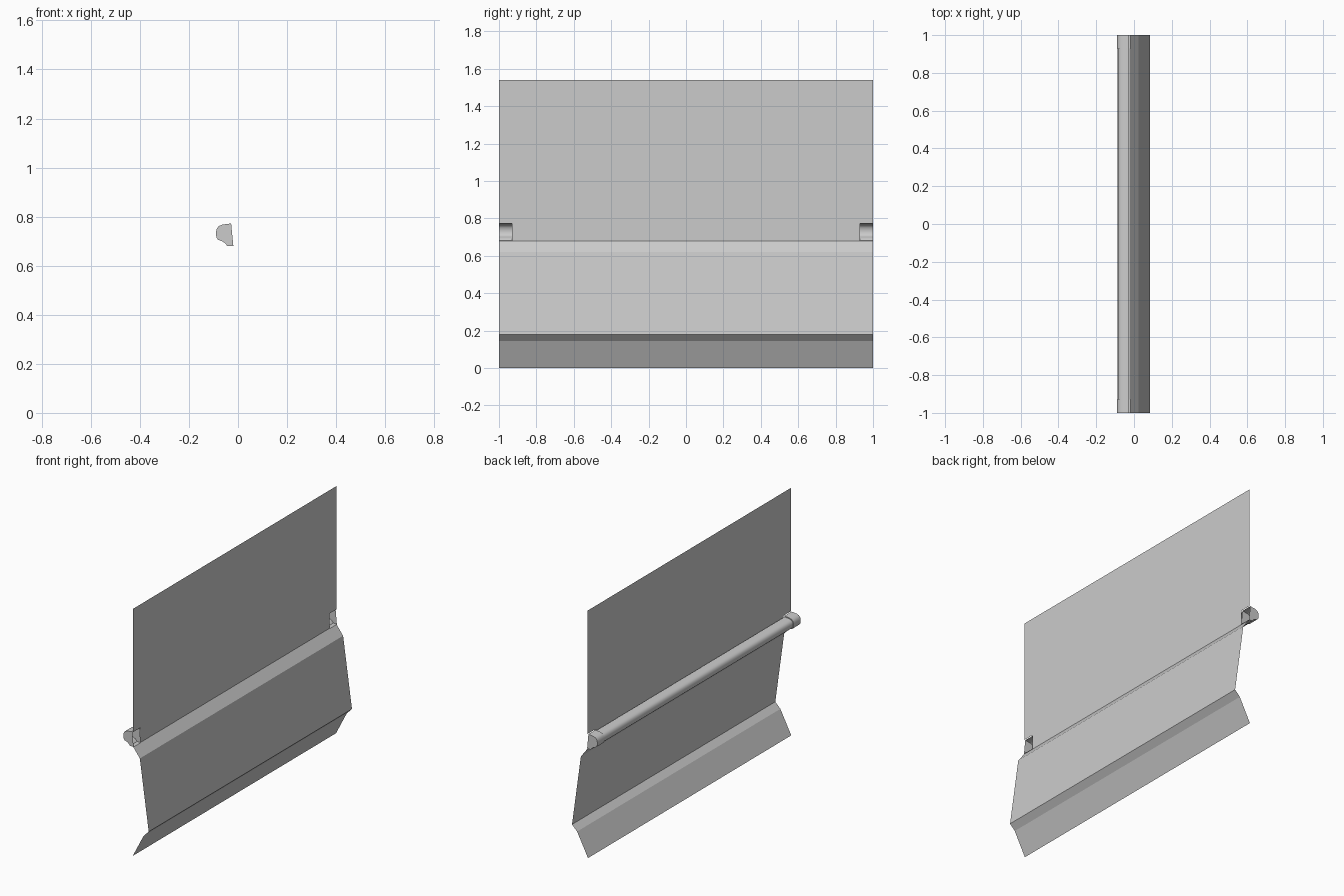
import bpy, bmesh, math

if "Cube" in bpy.data.objects:
    bpy.data.objects.remove(bpy.data.objects["Cube"])

def make(name, bm, smooth=False):
    me = bpy.data.meshes.new(name)
    bmesh.ops.remove_doubles(bm, verts=bm.verts, dist=1e-5)
    bm.to_mesh(me)
    bm.free()
    ob = bpy.data.objects.new(name, me)
    bpy.context.collection.objects.link(ob)
    if smooth:
        bpy.ops.object.select_all(action='DESELECT')
        ob.select_set(True)
        bpy.context.view_layer.objects.active = ob
        bpy.ops.object.shade_smooth_by_angle(angle=math.radians(40))
    return ob

def strip(bm, profile, y0, y1):
    """Sweep an open (x, z) profile along y."""
    a = [bm.verts.new((x, y0, z)) for x, z in profile]
    b = [bm.verts.new((x, y1, z)) for x, z in profile]
    for i in range(len(profile) - 1):
        bm.faces.new((a[i], a[i + 1], b[i + 1], b[i]))
    return a, b

# Thin folded sheet: lower flap, lower wall, chamfer, upper wall notched at the ends
PX = -0.022
END, NOTCH = 1.0, 0.93
bm = bmesh.new()
strip(bm, [(-0.025, 0), (0.05, 0.145), (0.085, 0.18), (0.024, 0.62), (PX, 0.68)], -END, END)
strip(bm, [(PX, 0.68), (PX, 0.772), (PX, 1.54)], -NOTCH, NOTCH)
for s in (-1, 1):
    y0, y1 = sorted((s * NOTCH, s * END))
    strip(bm, [(PX, 0.772), (PX, 1.54)], y0, y1)
make("folded_panel", bm)

# Rounded rail section, open towards the panel
profile = [(-0.028, 0.772), (-0.062, 0.768), (-0.078, 0.762), (-0.087, 0.75),
           (-0.09, 0.733), (-0.088, 0.715), (-0.082, 0.706), (-0.066, 0.70),
           (-0.054, 0.693), (-0.044, 0.681), (-0.019, 0.68)]

# Long rail, slightly slimmer than its end caps
bm = bmesh.new()
slim = [(-0.022 + (x + 0.022) * 0.95, 0.728 + (z - 0.728) * 0.85) for x, z in profile[:-1]]
strip(bm, slim + [(-0.022, 0.68)], -NOTCH, NOTCH)
make("rail", bm, True)

# Hollow end caps with closed outer and inner ends
for s, side in ((-1, "front"), (1, "back")):
    bm = bmesh.new()
    inner, outer = strip(bm, profile, s * NOTCH, s * END)
    bm.faces.new(outer)
    bm.faces.new(inner)
    bmesh.ops.recalc_face_normals(bm, faces=bm.faces)
    make("rail_cap_" + side, bm, True)
